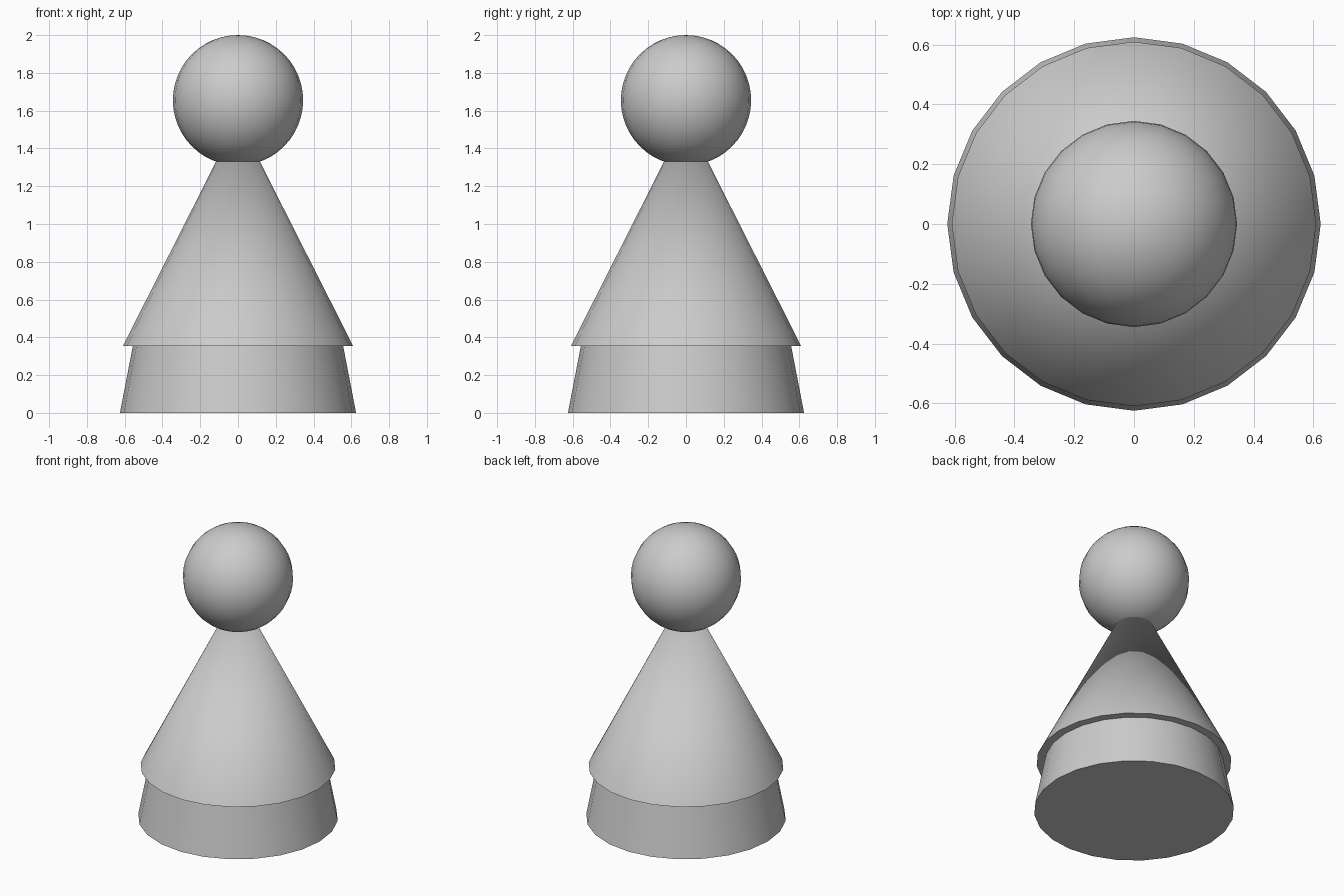
import bpy
import math

cube = bpy.data.objects.get("Cube")
if cube:
    bpy.data.objects.remove(cube, do_unlink=True)

SIDES = 24

grey = bpy.data.materials.new("light grey")
grey.use_nodes = True
colour = (0.6, 0.6, 0.6, 1)
grey.diffuse_color = colour
grey.node_tree.nodes["Principled BSDF"].inputs["Base Color"].default_value = colour


def finish(name):
    part = bpy.context.object
    part.name = name
    part.data.materials.append(grey)
    bpy.ops.object.shade_smooth_by_angle(angle=math.radians(35))


def tapered(name, bottom, top, low, high):
    bpy.ops.mesh.primitive_cone_add(vertices=SIDES, radius1=bottom, radius2=top,
                                    depth=high - low, location=(0, 0, (low + high) / 2))
    finish(name)


# Flared foot under the body
tapered("base", 0.625, 0.557, 0, 0.353)

# Conical body, its tip hidden inside the head
tapered("body", 0.61, 0, 0.353, 1.56)

# Round head
bpy.ops.mesh.primitive_uv_sphere_add(segments=SIDES, ring_count=SIDES,
                                     radius=0.345, location=(0, 0, 1.655))
finish("head")
